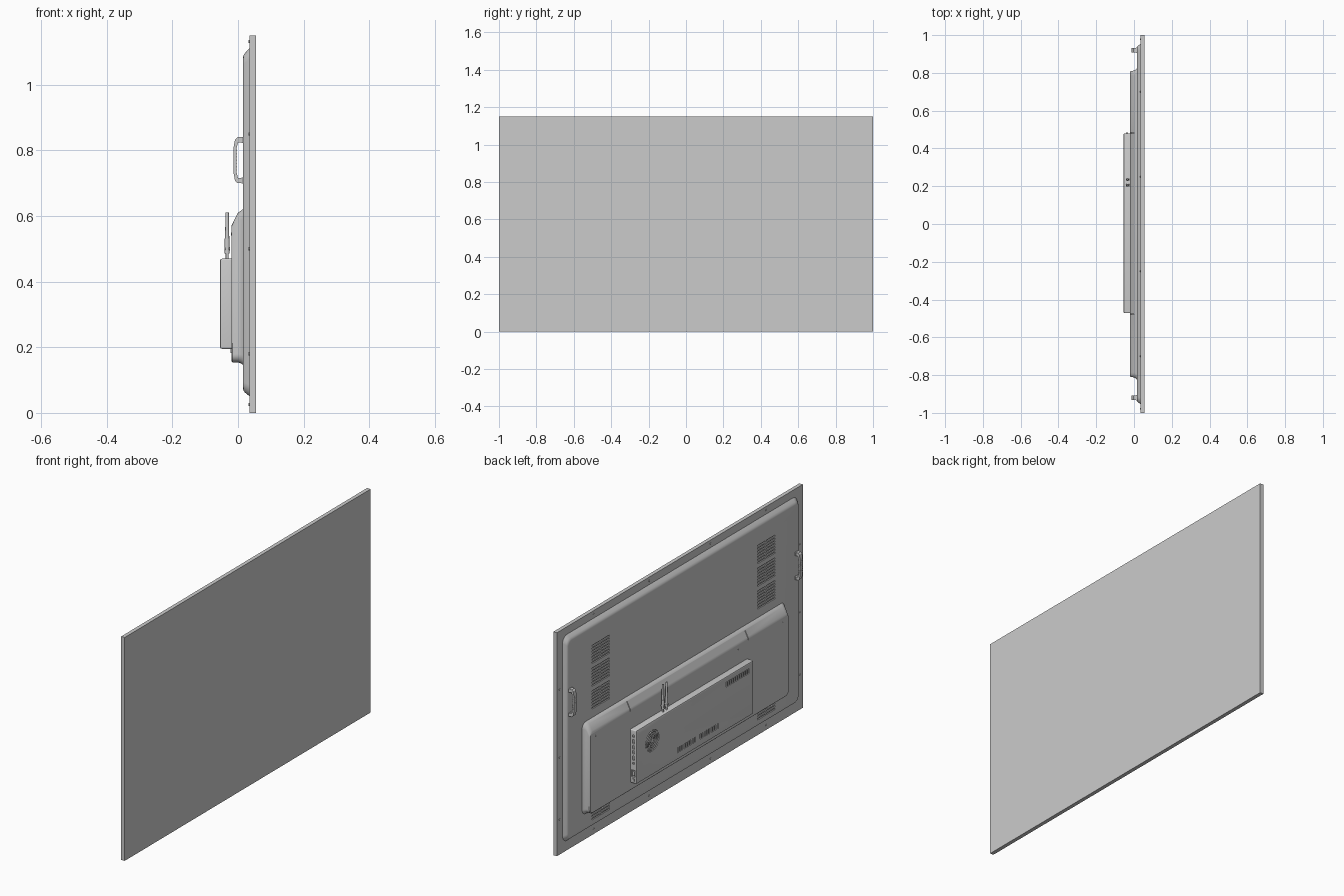
import bpy, bmesh, math
from mathutils import Matrix, Vector

if "Cube" in bpy.data.objects:
    bpy.data.objects.remove(bpy.data.objects["Cube"])


def finish(name, bm, smooth=True):
    bmesh.ops.recalc_face_normals(bm, faces=bm.faces)
    me = bpy.data.meshes.new(name)
    bm.to_mesh(me)
    bm.free()
    ob = bpy.data.objects.new(name, me)
    bpy.context.collection.objects.link(ob)
    if smooth:
        shade(ob)
    return ob


def activate(ob):
    bpy.ops.object.select_all(action='DESELECT')
    ob.select_set(True)
    bpy.context.view_layer.objects.active = ob


def shade(ob):
    activate(ob)
    bpy.ops.object.shade_smooth_by_angle(angle=math.radians(30))


def add_box(bm, c, s):
    bmesh.ops.create_cube(bm, size=1, matrix=Matrix.Translation(c) @ Matrix.Diagonal((*s, 1)))


def add_cyl(bm, c, r, h, axis='Z', seg=16, r2=None):
    rot = {'Z': Matrix(), 'X': Matrix.Rotation(math.pi / 2, 4, 'Y'),
           'Y': Matrix.Rotation(math.pi / 2, 4, 'X')}[axis]
    bmesh.ops.create_cone(bm, cap_ends=True, segments=seg, radius1=r, radius2=r if r2 is None else r2,
                          depth=h, matrix=Matrix.Translation(c) @ rot)


def add_prism(bm, pts, vec):
    a = [bm.verts.new(p) for p in pts]
    b = [bm.verts.new(Vector(p) + Vector(vec)) for p in pts]
    n = len(pts)
    bm.faces.new(a)
    bm.faces.new(b[::-1])
    for i in range(n):
        bm.faces.new((a[i], b[i], b[(i + 1) % n], a[(i + 1) % n]))


def loft(name, rings, seg=6):
    """Stack of rounded rectangles: (x, y0, y1, z0, z1, corner radius)."""
    bm = bmesh.new()
    loops = []
    for x, y0, y1, z0, z1, r in rings:
        loop = []
        for k, (cy, cz) in enumerate(((y1 - r, z1 - r), (y0 + r, z1 - r), (y0 + r, z0 + r), (y1 - r, z0 + r))):
            for i in range(seg + 1):
                a = (k + i / seg) * math.pi / 2
                loop.append(bm.verts.new((x, cy + r * math.cos(a), cz + r * math.sin(a))))
        loops.append(loop)
    n = len(loops[0])
    for a, b in zip(loops, loops[1:]):
        for i in range(n):
            bm.faces.new((a[i], a[(i + 1) % n], b[(i + 1) % n], b[i]))
    bm.faces.new(loops[0])
    bm.faces.new(loops[-1][::-1])
    return finish(name, bm)


def cut(ob, bm):
    cutter = finish("cutter", bm, False)
    cutter.hide_render = True
    m = ob.modifiers.new("cut", 'BOOLEAN')
    m.operation, m.solver, m.object = 'DIFFERENCE', 'EXACT', cutter
    activate(ob)
    bpy.ops.object.modifier_move_to_index(modifier="cut", index=0)
    bpy.ops.object.modifier_apply(modifier="cut")
    bpy.data.objects.remove(cutter)


# Flat display panel
bm = bmesh.new()
add_box(bm, (0.045, 0, 0.575), (0.02, 2, 1.15))
finish("display_panel", bm, False)

# Back cover with rounded edge
cover = loft("back_cover", [
    (0.036, -.955, .955, .050, 1.112, .035),
    (0.030, -.950, .950, .055, 1.106, .033),
    (0.021, -.944, .944, .062, 1.096, .030),
    (0.017, -.940, .940, .067, 1.090, .028),
    (0.015, -.933, .933, .075, 1.083, .024)])

# Ventilation slots in the back cover
bm = bmesh.new()
for side in (-1, 1):
    for col in (-.038, .038):
        y = side * .673 + col
        for zc in (.945, .828, .711):
            for row in range(-3, 4):
                add_box(bm, (.015, y, zc + row * .0145), (.012, .068, .007))
        for row in range(3):
            add_box(bm, (.015, y, .097 + row * .0145), (.012, .068, .007))
cut(cover, bm)

# Lower electronics housing with sloped top
housing = loft("lower_housing", [
    (0.017, -.826, .826, .145, .622, .030),
    (0.010, -.818, .818, .150, .617, .028),
    (0.000, -.812, .812, .154, .610, .026),
    (-.016, -.810, .810, .154, .578, .024),
    (-.020, -.806, .806, .158, .570, .020)])
bm = bmesh.new()
for y in (.48, -.48):
    add_prism(bm, [(-.030, y, .562), (-.017, y, .562), (.003, y, .608), (-.010, y, .608)], (0, .004, 0))
cut(housing, bm)

# Computer module box
box = loft("computer_module", [
    (-.018, -.472, .480, .195, .470, .005),
    (-.048, -.472, .480, .195, .470, .005),
    (-.053, -.470, .478, .197, .468, .005),
    (-.055, -.466, .474, .201, .464, .004)], seg=4)

# Slots, fan grille and side ports in the module
bm = bmesh.new()
for i in range(9):
    for start in (.145, -.04):
        add_box(bm, (-.055, start - i * .0175, .243), (.010, .008, .026))
for i in range(12):
    add_box(bm, (-.055, -.25 - i * .0165, .43), (.010, .008, .026))
for r in (.012, .024, .036, .048):
    for k in range(6):
        a0 = k * math.pi / 3 + r * 12
        angs = [a0 + math.radians(46) * i / 5 for i in range(6)]
        ring = [(r, a) for a in angs] + [(r + .006, a) for a in reversed(angs)]
        add_prism(bm, [(-.060, .352 + q * math.cos(a), .371 + q * math.sin(a)) for q, a in ring], (.010, 0, 0))
for z, h in ((.438, .012), (.410, .022), (.380, .016), (.355, .016), (.325, .022), (.298, .010)):
    add_box(bm, (-.037, .48, z), (.014, .016, h))
add_box(bm, (-.037, .48, .245), (.020, .020, .036))
cut(box, bm)

# Power inlet and switch inside the lower port
bm = bmesh.new()
add_box(bm, (-.037, .474, .245), (.012, .010, .022))
add_box(bm, (-.037, .481, .214), (.012, .006, .012))
finish("power_inlet", bm, False)

# Module mounting tabs
bm = bmesh.new()
for y in (.44, -.43):
    add_box(bm, (-.021, y, .189), (.004, .03, .014))
finish("module_tabs", bm, False)

# Pair of antennas
for name, y in (("antenna_left", .235), ("antenna_right", .205)):
    bm = bmesh.new()
    add_cyl(bm, (-.033, y, .477), .0045, .018)
    add_cyl(bm, (-.033, y, .509), .0075, .046)
    add_cyl(bm, (-.033, y, .500), .0055, .017, 'X')
    add_cyl(bm, (-.033, y, .571), .0065, .080, r2=.005)
    finish(name, bm)

# Carry handles with feet and grip ribs
outer = [(.016, .700), (-.002, .700), (-.009, .707), (-.013, .728), (-.013, .812), (-.009, .833), (-.002, .840), (.016, .840)]
inner = [(.016, .824), (.000, .824), (-.004, .808), (-.004, .732), (.000, .716), (.016, .716)]
for name, y in (("handle_left", .92), ("handle_right", -.92)):
    bm = bmesh.new()
    add_prism(bm, [(x, y - .011, z) for x, z in outer + inner], (0, .022, 0))
    for z in (.708, .832):
        add_box(bm, (.013, y, z), (.005, .028, .018))
    for i in range(7):
        add_box(bm, (-.0085, y, .740 + i * .010), (.010, .024, .004))
    finish(name, bm, False)

# Small screws around the rim and along the housing slope
bm = bmesh.new()
for y in (-.7, -.25, .25, .7):
    for z in (.025, 1.132):
        add_cyl(bm, (.0345, y, z), .005, .004, 'X', 10)
for y in (-.978, .978):
    for z in (.18, .50, .85):
        add_cyl(bm, (.0345, y, z), .005, .004, 'X', 10)
for y in (-.76, -.40, .40, .76):
    add_cyl(bm, (-.020, y, .545), .005, .003, 'X', 10)
finish("screws", bm)
